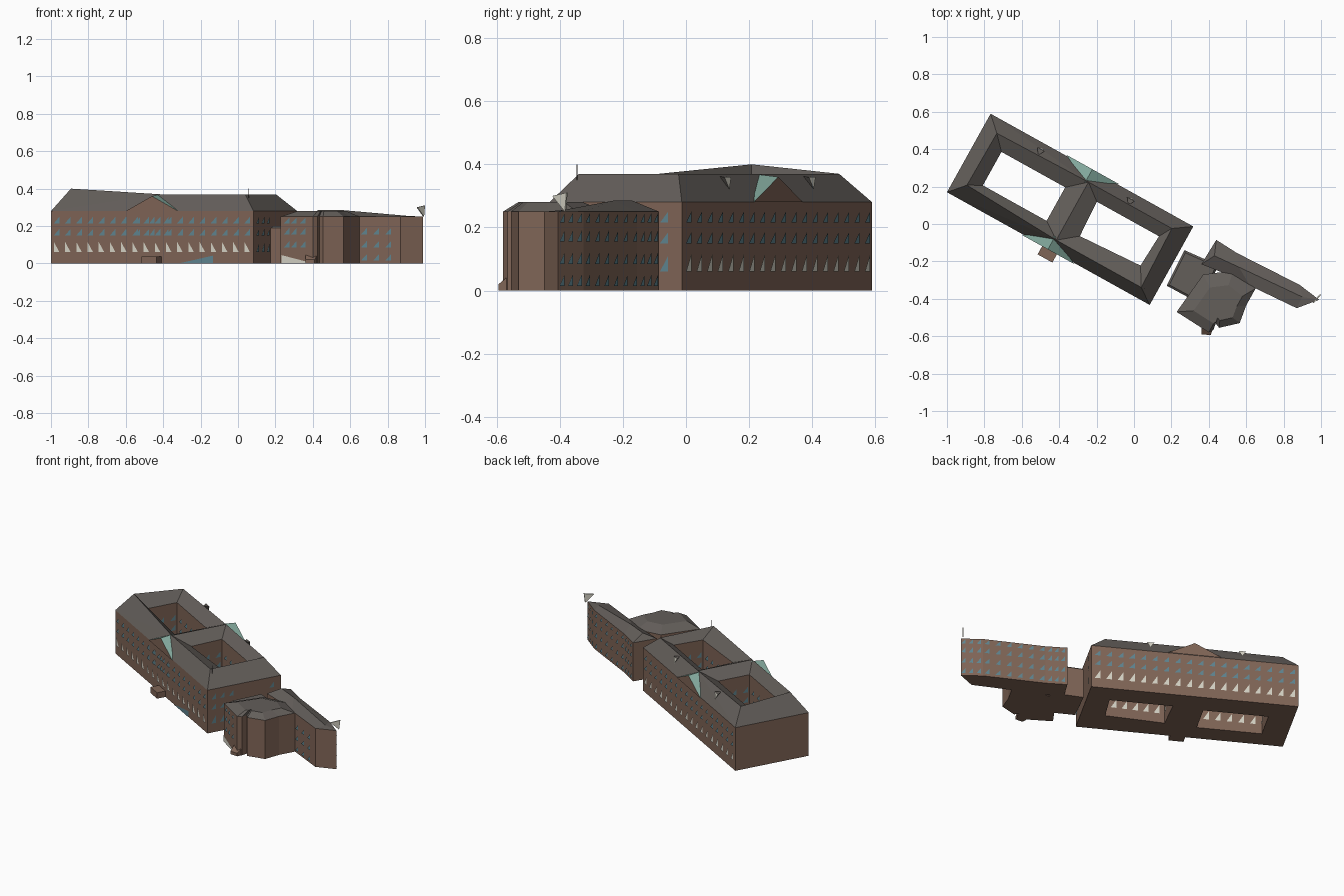
import bpy, bmesh, math
from mathutils import Vector

if "Cube" in bpy.data.objects:
    bpy.data.objects.remove(bpy.data.objects["Cube"])


def material(name, rgb):
    m = bpy.data.materials.new(name)
    m.diffuse_color = (*rgb, 1)
    m.use_nodes = True
    m.node_tree.nodes["Principled BSDF"].inputs["Base Color"].default_value = m.diffuse_color
    return m


BRICK = material("brown_brick", (0.215, 0.130, 0.094))
ROOF = material("grey_roof", (0.125, 0.112, 0.102))
GLASS = material("blue_glass", (0.115, 0.235, 0.28))
PALE = material("pale_white", (0.68, 0.66, 0.57))
COPPER = material("green_copper", (0.23, 0.40, 0.34))

LEN, WID, EAVE, RIDGE = 1.24, 0.48, 0.28, 0.37


def W(u, v, z=0.0):
    """Main block coordinates (along, across, up) to world."""
    return Vector((-1 + 0.874 * u + 0.486 * v, 0.17 - 0.486 * u + 0.874 * v, z))


def mesh_object(name, faces, mats, fix=True):
    """faces: list of (points, material index)."""
    bm = bmesh.new()
    for pts, mi in faces:
        f = bm.faces.new([bm.verts.new(p) for p in pts])
        f.material_index = mi
    if fix:
        bmesh.ops.remove_doubles(bm, verts=bm.verts, dist=1e-5)
        bmesh.ops.recalc_face_normals(bm, faces=bm.faces)
    me = bpy.data.meshes.new(name)
    bm.to_mesh(me)
    bm.free()
    for m in mats:
        me.materials.append(m)
    ob = bpy.data.objects.new(name, me)
    bpy.context.collection.objects.link(ob)
    return ob


def at(p, z):
    return Vector((p[0], p[1], z))


def band(lo, hi, mi):
    n = len(lo)
    return [([lo[i], lo[(i + 1) % n], hi[(i + 1) % n], hi[i]], mi) for i in range(n)]


def block(name, outline, eave, top, shrink):
    """Walls with a low hipped roof."""
    lo = [at(p, 0) for p in outline]
    hi = [at(p, eave) for p in outline]
    c = sum(hi, Vector()) / len(hi)
    cap = [at(c + (p - c) * shrink, top) for p in hi]
    faces = band(lo, hi, 0) + band(hi, cap, 1) + [(cap, 1), (lo[::-1], 0)]
    return mesh_object(name, faces, [BRICK, ROOF])


def windows(name, P, Q, fracs, rows, w, mat, flip=False):
    """Right-triangle panes on the wall P to Q (outside is to the right)."""
    P, Q = at(P, 0), at(Q, 0)
    d = (Q - P).normalized()
    off = Vector((d.y, -d.x, 0)) * 0.004
    faces = []
    for t in fracs:
        m = P.lerp(Q, t) + off
        a, b = m - d * w / 2, m + d * w / 2
        for z0, z1 in rows:
            faces.append(([at(a, z0), at(b, z0), at(a if flip else b, z1)], 0))
    return mesh_object(name, faces, [mat], fix=False)


def spread(a, b, n):
    return [a + (b - a) * i / (n - 1) for i in range(n)]


# Main block: outer walls, hipped ring roof, middle wing, two open courts
corners = [(0, 0), (LEN, 0), (LEN, WID), (0, WID)]
base = [W(u, v) for u, v in corners]
eave = [W(u, v, EAVE) for u, v in corners]
ridge = [W(0.075, 0.085, 0.40), W(1.155, 0.06, RIDGE),
         W(1.145, 0.415, RIDGE), W(0.08, 0.405, RIDGE)]
mid0, mid1 = W(0.635, 0.06, RIDGE), W(0.635, 0.415, RIDGE)
courts = [[(0.15, 0.125), (0.54, 0.125), (0.54, 0.33), (0.15, 0.33)],
          [(0.735, 0.14), (1.095, 0.16), (1.105, 0.345), (0.725, 0.345)]]
halves = [[ridge[0], mid0, mid1, ridge[3]], [mid0, ridge[1], ridge[2], mid1]]
faces = band(base, eave, 0) + [
    ([eave[0], mid0, ridge[0]], 1), ([eave[0], eave[1], mid0], 1), ([eave[1], ridge[1], mid0], 1),
    ([eave[1], eave[2], ridge[2], ridge[1]], 1),
    ([eave[2], mid1, ridge[2]], 1), ([eave[2], eave[3], mid1], 1), ([eave[3], ridge[3], mid1], 1),
    ([eave[3], eave[0], ridge[0], ridge[3]], 1)]
bm0, bm1 = W(0.635, 0), W(0.635, WID)
for court, half, ring in zip(courts, halves, ([base[0], bm0, bm1, base[3]],
                                              [bm0, base[1], base[2], bm1])):
    lo = [W(u, v) for u, v in court]
    hi = [W(u, v, 0.325) for u, v in court]
    faces += band(half, hi, 1)
    faces += band(hi, lo, 0)
    floor = band(ring, lo, 0)
    faces += [f for i, f in enumerate(floor) if i != (1 if ring[1] is bm0 else 3)]
    # underside of the middle wing
    faces.append(floor[1 if ring[1] is bm0 else 3])
mesh_object("main_block", faces, [BRICK, ROOF])

# Main windows on both long sides
UPPER = [(0.15, 0.185), (0.215, 0.25)]
LOWER = [(0.06, 0.115)]
cols = spread(0.03, 0.97, 18)
for side, P, Q in (("front", base[0], base[1]), ("back", base[2], base[3])):
    windows(side + "_upper_windows", P, Q, cols, UPPER, 0.034, GLASS)
    windows(side + "_lower_windows", P, Q, cols, LOWER, 0.034, PALE, side == "front")
windows("front_centre_windows", base[0], base[1], spread(0.36, 0.64, 5),
        UPPER, 0.03, GLASS)
windows("end_windows", base[1], base[2], [0.08, 0.2, 0.32, 0.87],
        [(0.06, 0.11)] + UPPER, 0.03, GLASS)
windows("front_low_opening", base[0], base[1], [0.72], [(0.002, 0.042)], 0.2, GLASS)

# Windows facing the courts
for i, court in enumerate(courts):
    for j in range(4):
        P, Q = W(*court[(j + 1) % 4]), W(*court[j])
        n = 5 if j % 2 == 0 else 3
        windows("court_%d_windows_%d" % (i + 1, j + 1), P, Q, spread(0.14, 0.86, n),
                UPPER, 0.034, GLASS)
        windows("court_%d_low_windows_%d" % (i + 1, j + 1), P, Q, spread(0.14, 0.86, n),
                LOWER, 0.034, PALE)

# Pediments with copper roofs
for name, v0, v1 in (("front_pediment", -0.005, 0.075), ("back_pediment", WID + 0.005, 0.405)):
    a, b = W(0.46, v0, EAVE), W(0.78, v0, EAVE)
    t, k = W(0.62, v0, 0.36), W(0.62, v1, 0.369)
    mesh_object(name, [([a, b, t], 0), ([a, t, k], 1), ([b, k, t], 1), ([a, k, b], 0)],
                [BRICK, COPPER])

# Roof dormers on the back slope
for i, u in enumerate((0.33, 0.88)):
    a, b = W(u - 0.025, 0.445, 0.36), W(u + 0.02, 0.445, 0.36)
    c, k = W(u, 0.452, 0.322), W(u, 0.41, 0.362)
    mesh_object("dormer_%d" % (i + 1), [([a, c, b], 0), ([a, b, k], 1), ([a, k, c], 1),
                                        ([b, c, k], 1)], [PALE, ROOF])

# Front porch
p = [W(0.585, -0.055), W(0.675, -0.055), W(0.675, 0), W(0.585, 0)]
q = [at(x, 0.038) for x in p]
mesh_object("porch", band(p, q, 0) + [(q, 0), (p[::-1], 0)], [BRICK])

# Flagpole
bpy.ops.mesh.primitive_cylinder_add(vertices=4, radius=0.002, depth=0.05,
                                    location=(0.057, -0.345, 0.375))
bpy.context.object.name = "flagpole"
bpy.context.object.data.materials.append(ROOF)

# Connector between the main block and the annex
block("connector", [(0.175, -0.33), (0.36, -0.43), (0.45, -0.22), (0.27, -0.14)],
      0.19, 0.20, 0.9)

# Annex hub: angular pavilion with a recess in its front
hub = [(0.228, -0.47), (0.40, -0.58), (0.425, -0.565), (0.435, -0.53), (0.455, -0.555),
       (0.565, -0.53), (0.60, -0.435), (0.65, -0.345), (0.53, -0.25), (0.37, -0.27)]
block("annex_hub", hub, 0.25, 0.28, 0.62)

# Annex wing: long bar with a pointed end
wing = [(0.87, -0.45), (0.99, -0.405), (0.885, -0.325), (0.55, -0.155), (0.44, -0.085),
        (0.36, -0.215), (0.50, -0.27), (0.62, -0.33)]
lo = [at(x, 0) for x in wing]
hi = [at(x, 0.25) for x in wing]
r = [Vector(x) for x in ((0.90, -0.39, 0.255), (0.56, -0.23, 0.285), (0.43, -0.17, 0.285))]
roof = [[hi[0], hi[1], r[0]], [hi[1], hi[2], r[0]], [hi[2], hi[3], r[1], r[0]],
        [hi[3], hi[4], r[2], r[1]], [hi[4], hi[5], r[2]], [hi[5], hi[6], r[1], r[2]],
        [hi[6], hi[7], r[1]], [hi[7], hi[0], r[0], r[1]]]
mesh_object("annex_wing", band(lo, hi, 0) + [(f, 1) for f in roof] + [(lo[::-1], 0)],
            [BRICK, ROOF])

# Annex windows
FOUR = [(0.015, 0.05), (0.085, 0.12), (0.155, 0.19), (0.215, 0.245)]
windows("wing_front_windows", wing[7], wing[0], [0.22, 0.48, 0.74], FOUR[:3], 0.035, GLASS)
windows("wing_back_windows", wing[2], wing[3], spread(0.06, 0.94, 6), FOUR, 0.03, GLASS)
windows("wing_tip_windows", wing[1], wing[2], [0.12, 0.45, 0.8], FOUR, 0.025, GLASS)
windows("wing_inner_windows", wing[3], wing[4], [0.2, 0.5, 0.8], FOUR, 0.025, GLASS)
windows("hub_windows", hub[0], hub[1], [0.2, 0.42, 0.7], FOUR[1:], 0.035, GLASS)
windows("hub_entrance", hub[0], hub[1], [0.5], [(0.003, 0.045)], 0.19, PALE, True)

# Small ramp at the hub corner
p = [Vector(x) for x in ((0.36, -0.59, 0), (0.41, -0.594, 0), (0.43, -0.54, 0), (0.36, -0.53, 0))]
q = [at(x, z) for x, z in zip(p, (0.02, 0.02, 0.065, 0.065))]
mesh_object("corner_ramp", band(p, q, 0) + [(q, 0), (p[::-1], 0)], [BRICK])

# White sign panel on the wing tip
s = [Vector(x) for x in ((0.955, -0.42, 0.30), (0.995, -0.375, 0.31), (0.99, -0.38, 0.25))]
t = [x + Vector((0.005, -0.004, 0)) for x in s]
mesh_object("tip_panel", band(s, t, 0) + [(s, 0), (t, 0)], [PALE])
